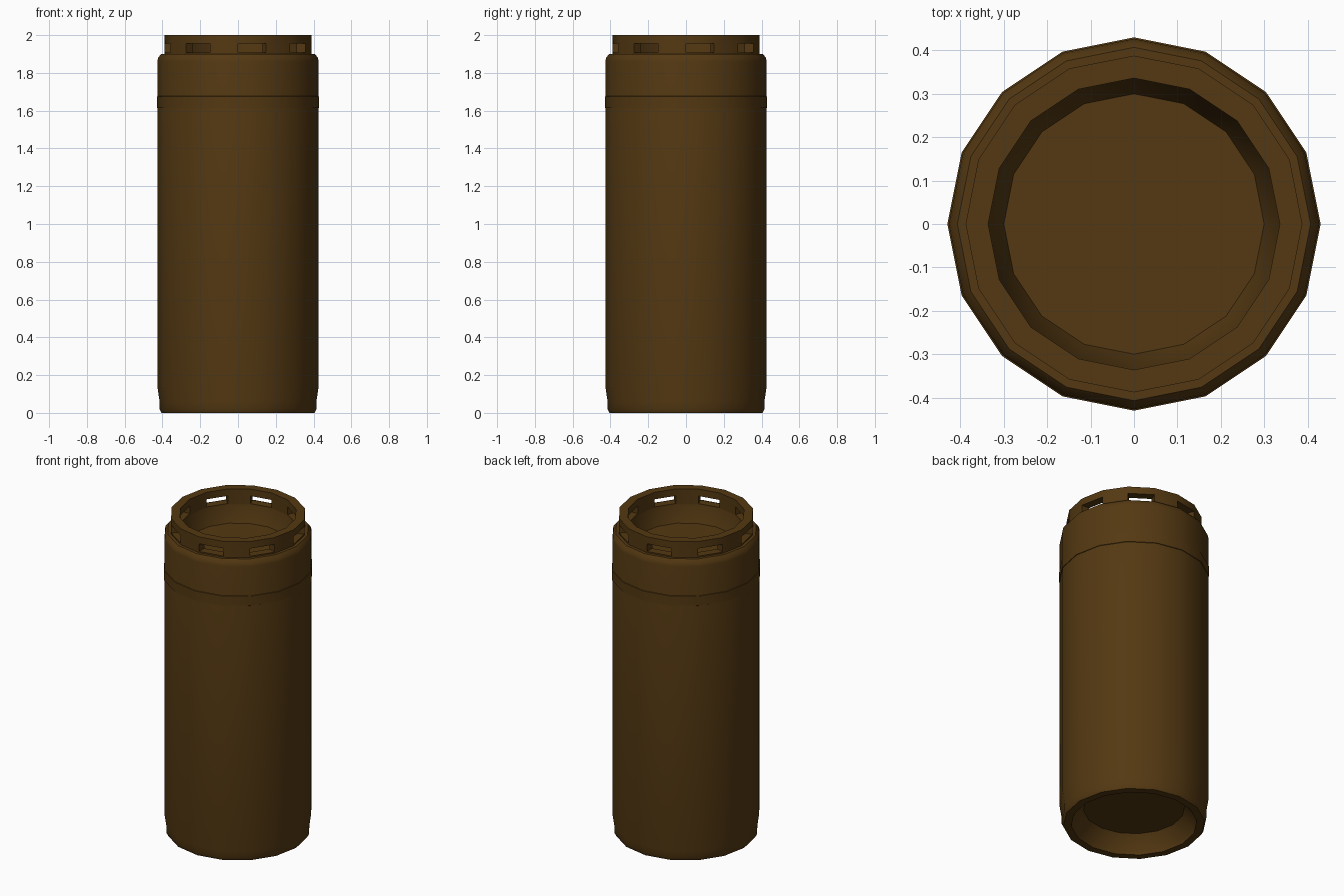
import bpy, bmesh, math

cube = bpy.data.objects.get("Cube")
if cube:
    bpy.data.objects.remove(cube, do_unlink=True)

SIDES = 16

brown = bpy.data.materials.new("dark_brown")
brown.use_nodes = True
colour = (0.088, 0.040, 0.006, 1)
brown.diffuse_color = colour
brown.node_tree.nodes["Principled BSDF"].inputs["Base Color"].default_value = colour


def lathe(bm, profile, closed=False):
    """Spin (radius, z) points; return the rings of vertices."""
    rings = []
    for r, z in profile:
        angles = [math.tau * i / SIDES for i in range(SIDES)]
        rings.append([bm.verts.new((r * math.cos(a), r * math.sin(a), z)) for a in angles])
    pairs = list(zip(rings, rings[1:]))
    if closed:
        pairs.append((rings[-1], rings[0]))
    for low, high in pairs:
        for i in range(SIDES):
            j = (i + 1) % SIDES
            bm.faces.new((low[i], low[j], high[j], high[i]))
    return rings


def finish(bm, name):
    bmesh.ops.recalc_face_normals(bm, faces=bm.faces)
    mesh = bpy.data.meshes.new(name)
    bm.to_mesh(mesh)
    bm.free()
    mesh.materials.append(brown)
    obj = bpy.data.objects.new(name, mesh)
    bpy.context.collection.objects.link(obj)
    bpy.ops.object.select_all(action="DESELECT")
    obj.select_set(True)
    bpy.context.view_layer.objects.active = obj
    bpy.ops.object.shade_smooth_by_angle(angle=math.radians(30))
    return obj


# Canister body: recessed base, foot lip, wall and shoulder
base = [(0.29, 0.10), (0.355, 0.02), (0.36, 0), (0.405, 0), (0.415, 0.02),
        (0.415, 0.06), (0.427, 0.14)]
shoulder = [(0.427, 1.86), (0.423, 1.88), (0.407, 1.90), (0.388, 1.90)]
# Collar with an inner wall falling to the sunken lid
SLOT_LOW, SLOT_HIGH, TOP = 1.908, 1.956, 2.0
collar = [(0.388, SLOT_LOW), (0.388, SLOT_HIGH), (0.388, TOP),
          (0.336, TOP), (0.336, SLOT_HIGH), (0.336, SLOT_LOW)]
lid = [(0.336, 1.90), (0.30, 1.80)]

bm = bmesh.new()
rings = lathe(bm, base + shoulder + collar + lid)
bm.faces.new(rings[0])
bm.faces.new(rings[-1])

# Slots through every other side of the collar
k = len(base) + len(shoulder)
out_low, out_high, in_high, in_low = rings[k], rings[k + 1], rings[k + 4], rings[k + 5]
for i in range(0, SIDES, 2):
    j = i + 1
    outer = [out_low[i], out_low[j], out_high[j], out_high[i]]
    inner = [in_low[i], in_low[j], in_high[j], in_high[i]]
    for quad in (outer, inner):
        bm.faces.remove(bm.faces.get(quad))
    for a in range(4):
        b = (a + 1) % 4
        bm.faces.new((outer[a], outer[b], inner[b], inner[a]))
finish(bm, "canister_body")

# Thin raised band below the shoulder
bm = bmesh.new()
lathe(bm, [(0.42, 1.61), (0.430, 1.615), (0.430, 1.675), (0.42, 1.68)], closed=True)
finish(bm, "raised_band")
